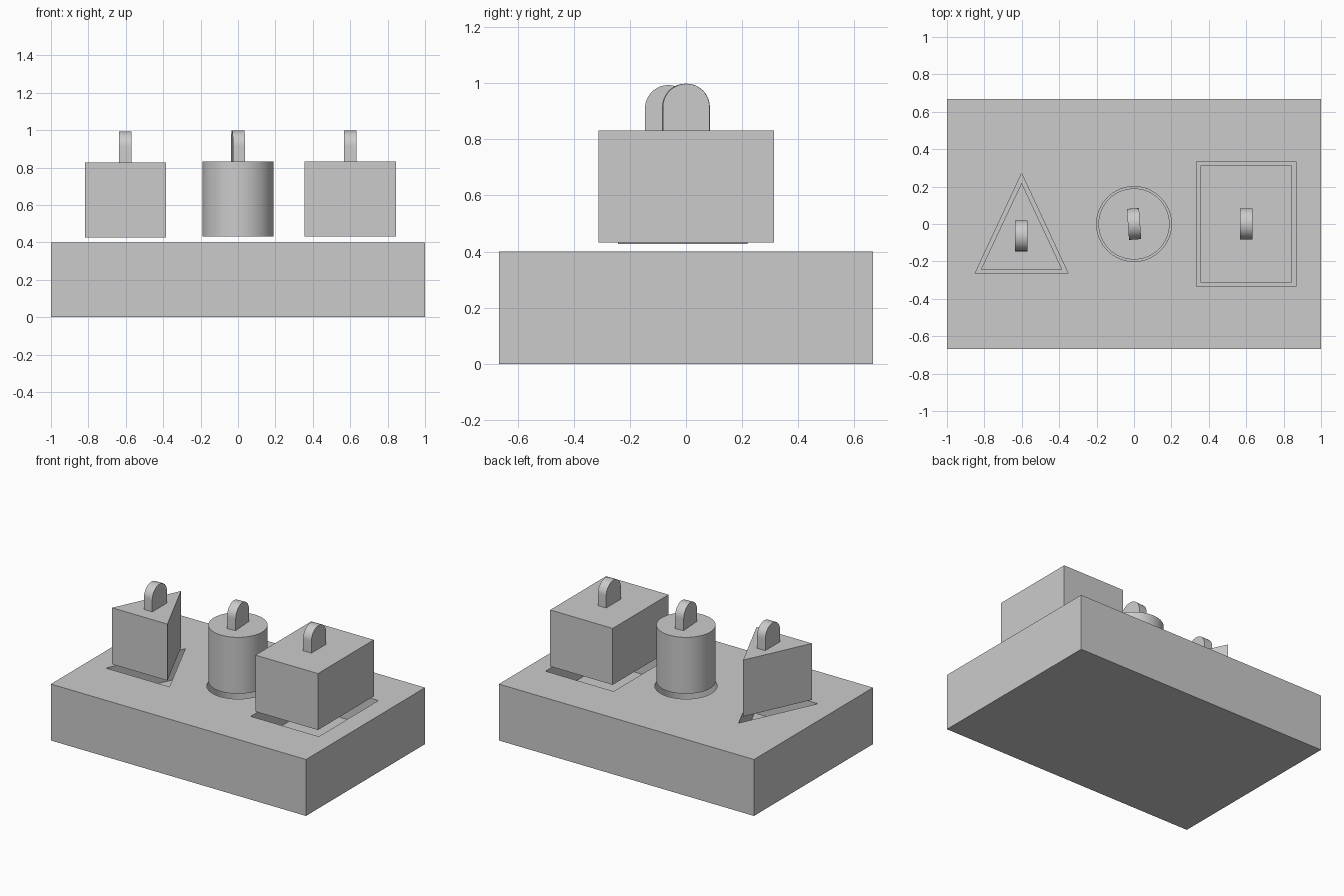
import bpy, bmesh
from math import sin, cos, pi, radians

if "Cube" in bpy.data.objects:
    bpy.data.objects.remove(bpy.data.objects["Cube"])


def prism(name, pts, z0, z1):
    """Extrude a counter-clockwise XY outline from z0 up to z1."""
    bm = bmesh.new()
    face = bm.faces.new([bm.verts.new((x, y, z0)) for x, y in pts])
    ext = bmesh.ops.extrude_face_region(bm, geom=[face])
    top = [g for g in ext["geom"] if isinstance(g, bmesh.types.BMVert)]
    bmesh.ops.translate(bm, verts=top, vec=(0, 0, z1 - z0))
    bmesh.ops.recalc_face_normals(bm, faces=bm.faces[:])
    me = bpy.data.meshes.new(name)
    bm.to_mesh(me)
    bm.free()
    ob = bpy.data.objects.new(name, me)
    bpy.context.collection.objects.link(ob)
    return ob


def rect(x0, x1, y0, y1):
    return [(x0, y0), (x1, y0), (x1, y1), (x0, y1)]


def circle(r, n=64):
    return [(r * cos(2 * pi * i / n), r * sin(2 * pi * i / n)) for i in range(n)]


def smooth(ob):
    bpy.ops.object.select_all(action='DESELECT')
    ob.select_set(True)
    bpy.context.view_layer.objects.active = ob
    bpy.ops.object.shade_smooth_by_angle(angle=radians(30))


def handle(name, x, y, z, turn=0):
    """Solid arched grip: straight sides with a half-round top."""
    r, w, n = 0.083, 0.065, 24
    arch = [(r * cos(pi * i / n), 0.083 + r * sin(pi * i / n)) for i in range(n + 1)]
    ob = prism(name, [(r, 0)] + arch + [(-r, 0)], -w / 2, w / 2)
    # stand the profile upright: profile x -> y, profile y -> z, depth -> x
    for v in ob.data.vertices:
        a, b, c = v.co
        v.co = (c, a, b)
    ob.location = (x, y, z)
    ob.rotation_euler.z = radians(turn)
    smooth(ob)


# board with three blind sockets
TOP, FLOOR = 0.4, 0.2
board = prism("board", rect(-1, 1, -0.667, 0.667), 0, TOP)
sockets = {
    "triangle": [(-0.85, -0.265), (-0.352, -0.265), (-0.601, 0.27)],
    "round": circle(0.2),
    "square": rect(0.333, 0.867, -0.333, 0.335),
}
bpy.context.view_layer.objects.active = board
for key, pts in sockets.items():
    cutter = prism(key + "_cutter", pts, FLOOR, TOP + 0.2)
    cutter.hide_render = True
    mod = board.modifiers.new(key, 'BOOLEAN')
    mod.operation = 'DIFFERENCE'
    mod.solver = 'EXACT'
    mod.object = cutter
    bpy.ops.object.modifier_apply(modifier=mod.name)
    bpy.data.objects.remove(cutter)
smooth(board)

# blocks hovering over their sockets
prism("triangle_block", [(-0.818, -0.242), (-0.384, -0.242), (-0.601, 0.22)], 0.427, 0.827)
handle("triangle_handle", -0.603, -0.063, 0.827)

smooth(prism("round_block", circle(0.19), 0.432, 0.832))
handle("round_handle", 0, 0, 0.832, 4)

prism("square_block", rect(0.355, 0.845, -0.312, 0.314), 0.432, 0.832)
handle("square_handle", 0.6, 0.001, 0.832)
